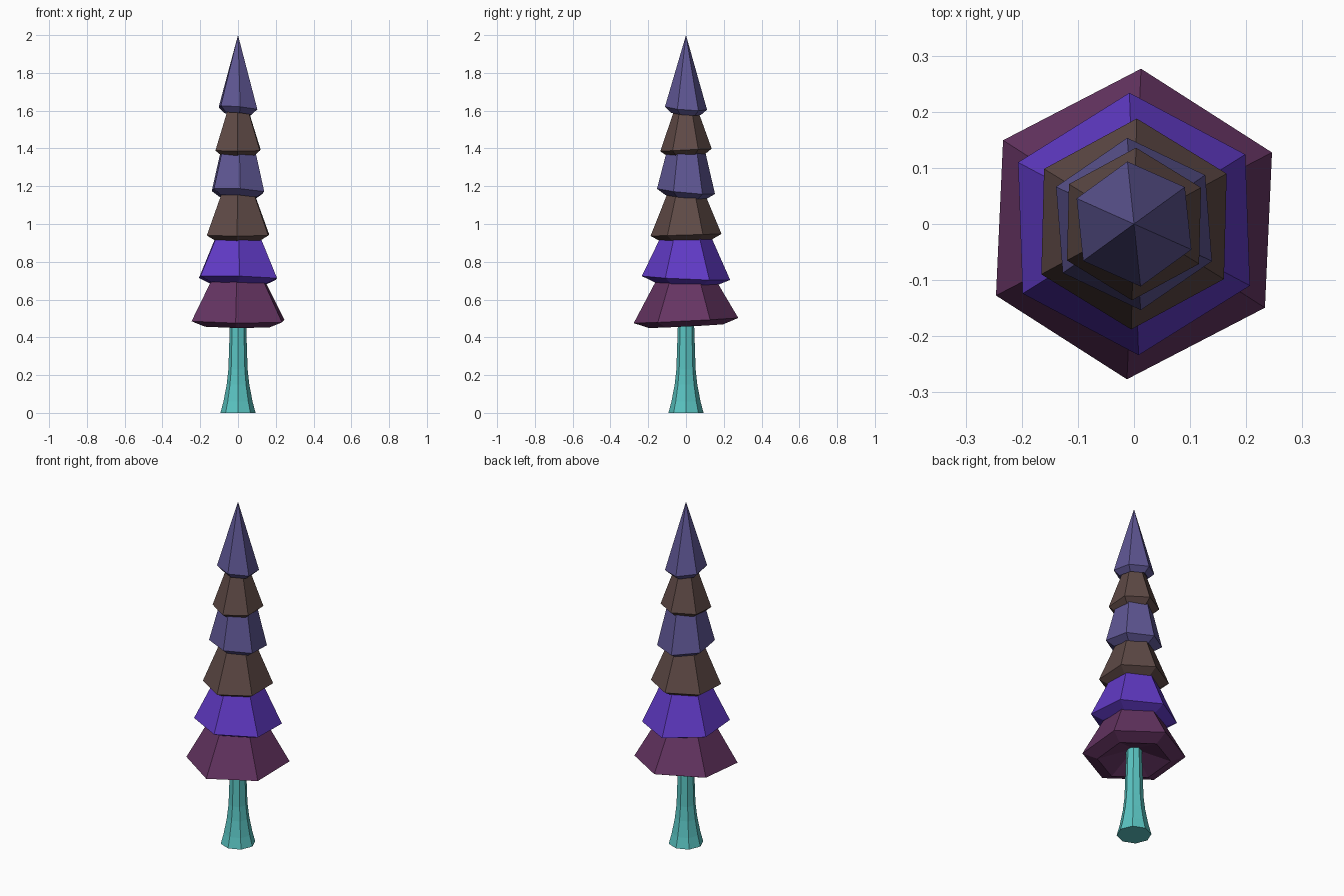
import bpy, bmesh
from math import cos, sin, radians, tau

cube = bpy.data.objects.get("Cube")
if cube:
    bpy.data.objects.remove(cube, do_unlink=True)


def material(name, rgb):
    """Flat material from 0-255 display values, stored as linear."""
    lin = [((c / 255 + 0.055) / 1.055) ** 2.4 for c in rgb]
    m = bpy.data.materials.new(name)
    m.use_nodes = True
    m.diffuse_color = (*lin, 1)
    bsdf = m.node_tree.nodes["Principled BSDF"]
    bsdf.inputs["Base Color"].default_value = (*lin, 1)
    return m


teal = material("teal bark", (90, 196, 194))
plum = material("plum foliage", (101, 52, 98))
violet = material("violet foliage", (97, 58, 198))
brown = material("brown foliage", (95, 74, 70))
slate = material("slate foliage", (94, 86, 147))


def lathe(name, mat, sides, angle, rings, tilt=(0, 0)):
    """Loft rings of (radius, z, tilt amount); radius 0 makes a tip."""
    bm = bmesh.new()
    loops = []
    for r, z, t in rings:
        loop = []
        for i in range(sides if r else 1):
            a = radians(angle) + i * tau / sides
            x, y = r * cos(a), r * sin(a)
            loop.append(bm.verts.new((x, y, z + t * (tilt[0] * x + tilt[1] * y))))
        loops.append(loop)
    for low, high in zip(loops, loops[1:]):
        for i in range(sides):
            j = (i + 1) % sides
            quad = [low[i % len(low)], low[j % len(low)],
                    high[j % len(high)], high[i % len(high)]]
            bm.faces.new(list(dict.fromkeys(quad)))
    for loop in (loops[0], loops[-1]):
        if len(loop) > 1:
            bm.faces.new(loop)
    bmesh.ops.recalc_face_normals(bm, faces=bm.faces)
    mesh = bpy.data.meshes.new(name)
    bm.to_mesh(mesh)
    bm.free()
    mesh.materials.append(mat)
    obj = bpy.data.objects.new(name, mesh)
    bpy.context.collection.objects.link(obj)


# Flared eight-sided trunk
profile = [(0.093, 0), (0.077, 0.06), (0.06, 0.15), (0.051, 0.23), (0.04, 0.56)]
lathe("trunk", teal, 8, 0, [(r, z, 0) for r, z in profile])

# Foliage tiers: colour, rim radius, rim height, angle, tilt, top radius, top height
tiers = [
    (plum, 0.277, 0.489, 87.4, (-0.01, 0.05), 0.145, 0.725),
    (violet, 0.234, 0.714, 92, (-0.027, -0.045), 0.125, 0.95),
    (brown, 0.188, 0.942, 88.5, (0, 0.03), 0.087, 1.19),
    (slate, 0.154, 1.173, 94.5, (-0.055, -0.095), 0.098, 1.4),
    (brown, 0.136, 1.392, 88.5, (0, 0.05), 0.06, 1.61),
    (slate, 0.112, 1.613, 96, (-0.09, -0.08), 0, 2.0),
]
for n, (mat, rim, z, angle, tilt, top, top_z) in enumerate(tiers, 1):
    lathe(f"foliage_tier_{n}", mat, 6, angle, [
        (0, z + 0.04, 0),              # hollow underside
        (rim * 0.71, z - 0.03, 1),     # lower lip
        (rim, z, 1),                   # outer rim
        (top, top_z, 0),
    ], tilt)
